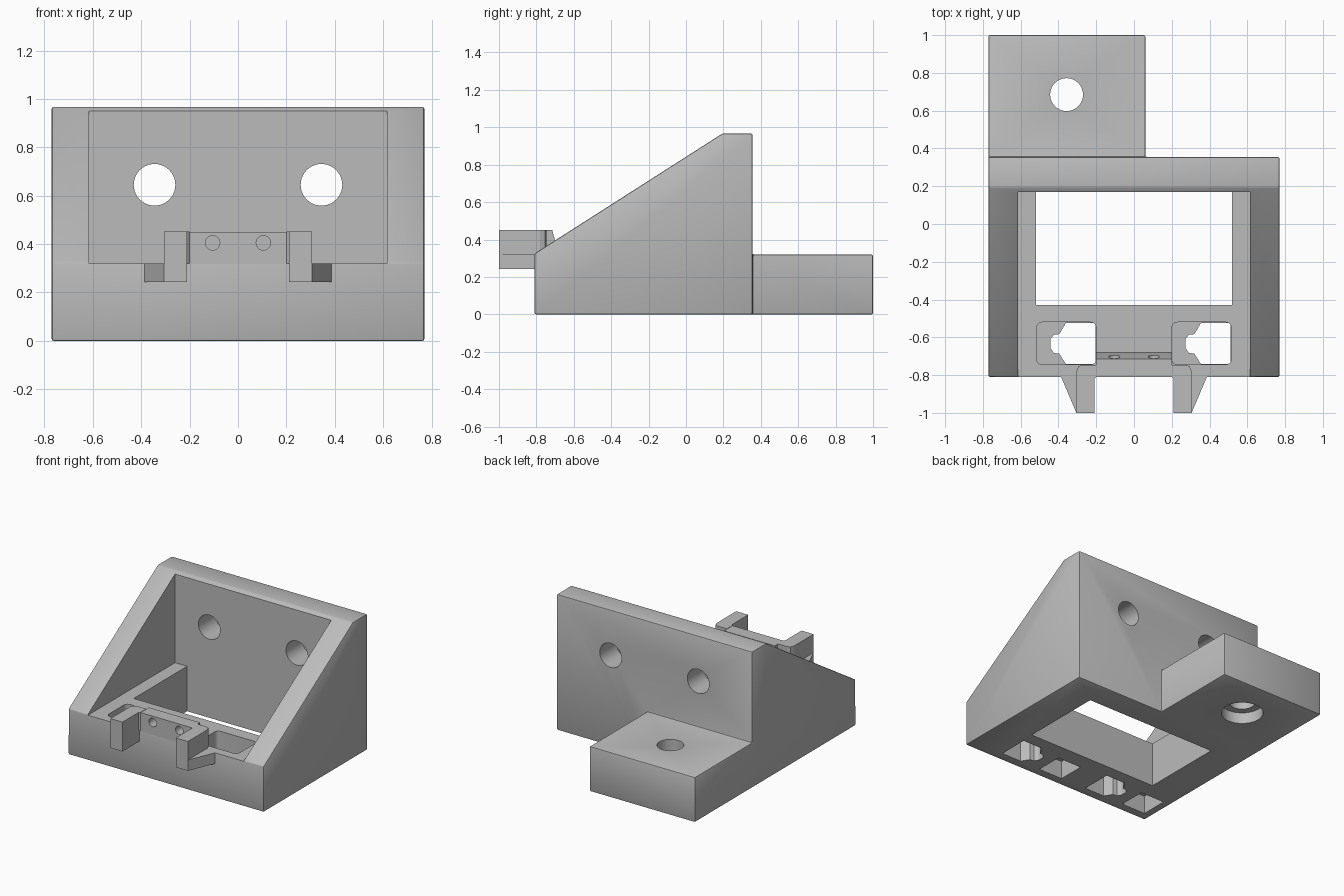
import bpy, bmesh, math

cube = bpy.data.objects.get("Cube")
if cube:
    bpy.data.objects.remove(cube, do_unlink=True)

gray = bpy.data.materials.new("light_gray")
gray.use_nodes = True
tint = (0.5, 0.5, 0.5, 1)
gray.diffuse_color = tint
gray.node_tree.nodes["Principled BSDF"].inputs["Base Color"].default_value = tint


def prism(name, outline, lo, hi, axis="z"):
    """Extrude a 2D outline along an axis: z takes (x, y), x takes (y, z), y takes (x, z)."""
    place = {"z": lambda a, b, d: (a, b, d),
             "x": lambda a, b, d: (d, a, b),
             "y": lambda a, b, d: (a, d, b)}[axis]
    bm = bmesh.new()
    face = bm.faces.new([bm.verts.new(place(a, b, lo)) for a, b in outline])
    ext = bmesh.ops.extrude_face_region(bm, geom=[face])
    moved = [g for g in ext["geom"] if isinstance(g, bmesh.types.BMVert)]
    bmesh.ops.translate(bm, verts=moved, vec=place(0, 0, hi - lo))
    bmesh.ops.recalc_face_normals(bm, faces=bm.faces)
    mesh = bpy.data.meshes.new(name)
    bm.to_mesh(mesh)
    bm.free()
    mesh.materials.append(gray)
    ob = bpy.data.objects.new(name, mesh)
    bpy.context.collection.objects.link(ob)
    return ob


def rect(x0, x1, y0, y1):
    return [(x0, y0), (x1, y0), (x1, y1), (x0, y1)]


def circle(cx, cy, r, n=40):
    return [(cx + r * math.cos(math.tau * i / n), cy + r * math.sin(math.tau * i / n))
            for i in range(n)]


def round_rect(x0, x1, y0, y1, r, n=5):
    pts = []
    corners = [(x1 - r, y1 - r), (x0 + r, y1 - r), (x0 + r, y0 + r), (x1 - r, y0 + r)]
    for k, (cx, cy) in enumerate(corners):
        for i in range(n + 1):
            a = math.pi / 2 * (k + i / n)
            pts.append((cx + r * math.cos(a), cy + r * math.sin(a)))
    return pts


def apply(ob, mod):
    bpy.context.view_layer.objects.active = ob
    bpy.ops.object.modifier_apply(modifier=mod.name)


def combine(ob, other, operation="DIFFERENCE"):
    mod = ob.modifiers.new("combine", "BOOLEAN")
    mod.operation, mod.solver, mod.object = operation, "EXACT", other
    apply(ob, mod)
    bpy.data.objects.remove(other, do_unlink=True)


FLOOR = 0.32

# Wedge-sided body with the rear mounting tab
body = prism("bracket_body", [(-0.81, 0), (0.355, 0), (0.355, 0.967), (0.195, 0.967),
                              (-0.81, FLOOR + 0.005)], -0.77, 0.77, "x")
combine(body, prism("rear_tab", rect(-0.77, 0.06, 0.3, 1.0), 0, FLOOR), "UNION")
bevel = body.modifiers.new("edge_chamfer", "BEVEL")
bevel.width, bevel.segments, bevel.limit_method = 0.008, 2, "ANGLE"
apply(body, bevel)

# Main cavity and the window through the floor
combine(body, prism("cavity", rect(-0.615, 0.615, -1.2, 0.17), FLOOR, 1.3))
combine(body, prism("floor_window", rect(-0.52, 0.52, -0.43, 0.17), -0.2, 0.5))

# Bolt holes in the back wall and the counterbored tab hole
for x in (-0.345, 0.345):
    combine(body, prism("wall_hole", circle(x, 0.645, 0.086), 0, 0.6, "y"))
combine(body, prism("tab_hole", circle(-0.357, 0.685, 0.087), -0.2, 0.6))
combine(body, prism("counterbore", circle(-0.357, 0.685, 0.138), -0.2, 0.08))

# Floor pockets, each with a notched through slot and a square recess underneath
for x in (-0.2, 0.515):
    combine(body, prism("pocket", round_rect(x - 0.315, x, -0.745, -0.52, 0.03), 0.15, 0.5))
    slot = [(x - 0.003, -0.742), (x - 0.003, -0.523), (x - 0.16, -0.523),
            (x - 0.195, -0.583), (x - 0.225, -0.587), (x - 0.243, -0.61),
            (x - 0.243, -0.655), (x - 0.225, -0.682), (x - 0.195, -0.687),
            (x - 0.16, -0.742)]
    combine(body, prism("slot", slot, -0.2, 0.2))
    combine(body, prism("recess", rect(x - 0.515, x - 0.325, -0.745, -0.55), -0.2, 0.13))

# Clip bar with a sloping back and two pin holes
bar = prism("clip_bar", [(-0.81, 0.3), (-0.81, 0.45), (-0.715, 0.45),
                         (-0.68, FLOOR), (-0.68, 0.3)], -0.2, 0.2, "x")
for x in (-0.105, 0.105):
    combine(bar, prism("pin_hole", circle(x, 0.405, 0.03, 24), -1, -0.5, "y"))

# Mirrored clip arms and their gussets
for side, s in (("left", 1), ("right", -1)):
    arm = [(0.21, -1), (0.305, -1), (0.305, -0.78), (0.295, -0.755), (0.275, -0.746),
           (0.2, -0.746), (0.2, -0.81), (0.21, -0.82)]
    upper = prism(side + "_clip_arm", [(s * x, y) for x, y in arm], FLOOR, 0.452)
    foot = [(0.21, -1), (0.305, -1), (0.388, -0.805), (0.21, -0.805)]
    lower = prism(side + "_arm_gusset", [(s * x, y) for x, y in foot], 0.243, FLOOR)

# Smooth the round holes while keeping the edges crisp
bpy.ops.object.select_all(action="DESELECT")
for ob in (body, bar):
    ob.select_set(True)
bpy.context.view_layer.objects.active = body
bpy.ops.object.shade_smooth_by_angle(angle=math.radians(30))
